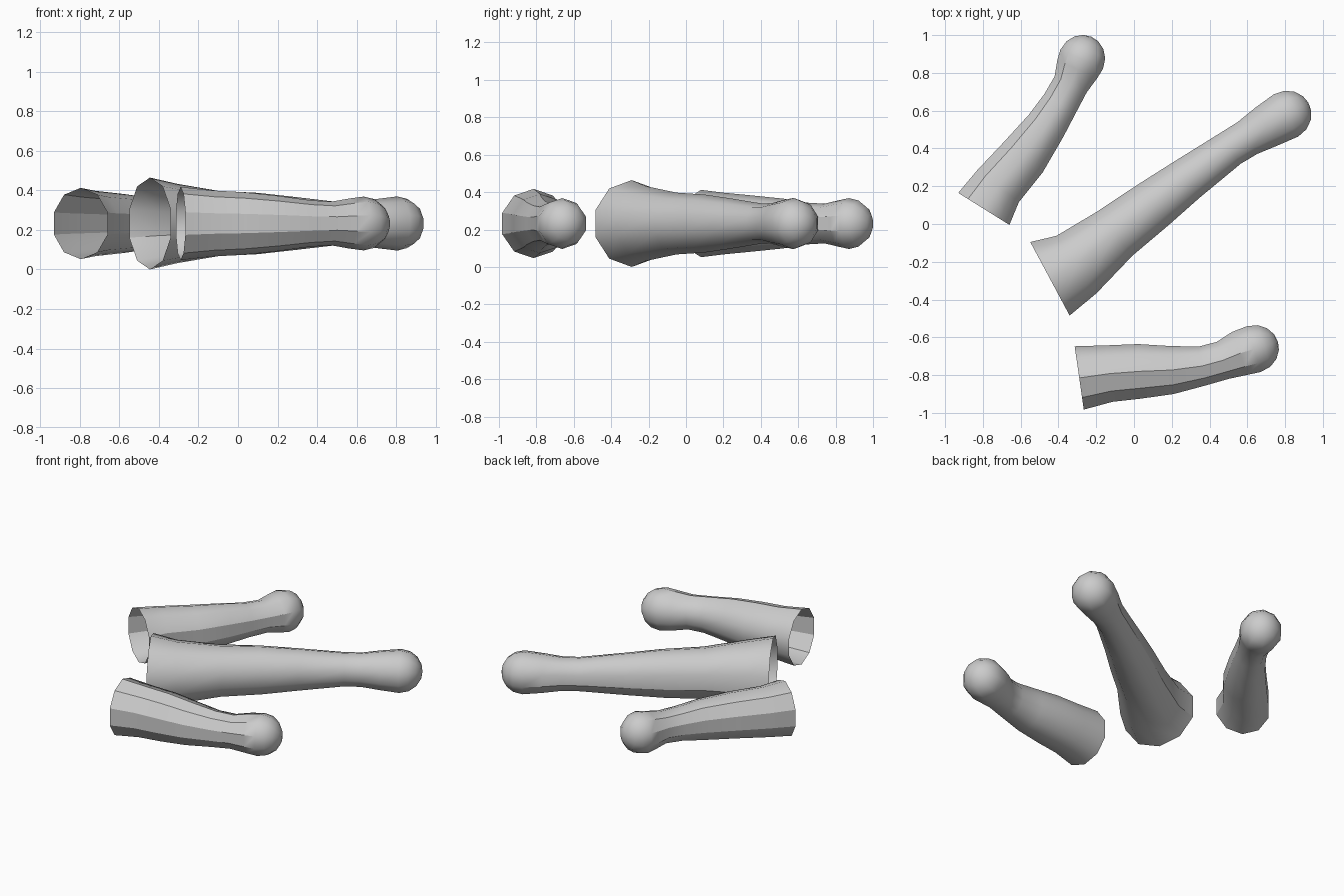
import bpy, bmesh, math
from mathutils import Vector

if "Cube" in bpy.data.objects:
    bpy.data.objects.remove(bpy.data.objects["Cube"])

grey = bpy.data.materials.new("plain grey")
grey.use_nodes = True
grey.diffuse_color = (0.6, 0.6, 0.6, 1)
grey.node_tree.nodes["Principled BSDF"].inputs["Base Color"].default_value = grey.diffuse_color

SIDES = 10
UP = Vector((0, 0, 1))
HEIGHT = 0.232


def add_limb(name, stations, creases):
    """Open tube through (x, y, half width, half height) stations, closed by a dome.
    Creases are the side numbers of the hard lengthwise edges."""
    bm = bmesh.new()
    centres = [Vector((s[0], s[1], HEIGHT)) for s in stations]
    rings = []

    def add_ring(centre, along, wide, high):
        side = along.cross(UP).normalized()
        ring = []
        for i in range(SIDES):
            a = math.radians(18) + math.tau * i / SIDES
            ring.append(bm.verts.new(centre + side * wide * math.cos(a) + UP * high * math.sin(a)))
        rings.append(ring)

    # Tube body
    for i, centre in enumerate(centres):
        along = centres[min(i + 1, len(centres) - 1)] - centres[max(i - 1, 0)]
        add_ring(centre, along, *stations[i][2:])
    # Rounded tip
    along.normalize()
    wide, high = stations[-1][2:]
    for degrees in (25, 48, 70):
        a = math.radians(degrees)
        add_ring(centre + along * wide * math.sin(a), along, wide * math.cos(a), high * math.cos(a))
    tip = bm.verts.new(centre + along * wide)

    for a, b in zip(rings, rings[1:]):
        for i in range(SIDES):
            j = (i + 1) % SIDES
            bm.faces.new((a[i], a[j], b[j], b[i]))
    for i in range(SIDES):
        bm.faces.new((rings[-1][i], rings[-1][(i + 1) % SIDES], tip))
    bmesh.ops.recalc_face_normals(bm, faces=bm.faces)
    # Outward direction check on an open shell
    face = bm.faces[0]
    if face.normal.dot(face.calc_center_median() - centres[0]) < 0:
        bmesh.ops.reverse_faces(bm, faces=bm.faces)
    for f in bm.faces:
        f.smooth = True
    # Hard lengthwise edges along the body
    body = rings[:len(stations)]
    for a, b in zip(body, body[1:]):
        for i in creases:
            bm.edges.get((a[i], b[i])).smooth = False

    mesh = bpy.data.meshes.new(name)
    bm.to_mesh(mesh)
    bm.free()
    mesh.materials.append(grey)
    bpy.context.collection.objects.link(bpy.data.objects.new(name, mesh))


add_limb("back_limb", [
    (-.795, .08, .168, .18), (-.72, .2, .146, .165), (-.585, .355, .137, .15),
    (-.465, .52, .114, .133), (-.39, .64, .102, .112), (-.335, .74, .1, .106),
    (-.3, .82, .122, .125), (-.277, .872, .13, .136)], (0, 3, 4, 5, 9))

add_limb("long_limb", [
    (-.445, -.29, .232, .232), (-.305, -.215, .195, .2), (-.1, -.05, .157, .165),
    (.1, .1, .142, .155), (.28, .235, .123, .135), (.51, .4, .103, .108),
    (.6, .455, .104, .108), (.7, .515, .122, .124), (.805, .575, .136, .137)], (5,))

add_limb("front_limb", [
    (-.29, -.815, .178, .185), (-.13, -.792, .158, .167), (.03, -.78, .152, .158),
    (.2, -.773, .134, .14), (.36, -.752, .11, .118), (.47, -.722, .108, .11),
    (.56, -.685, .127, .126), (.635, -.662, .133, .136)], (0, 1, 2, 8, 9))
